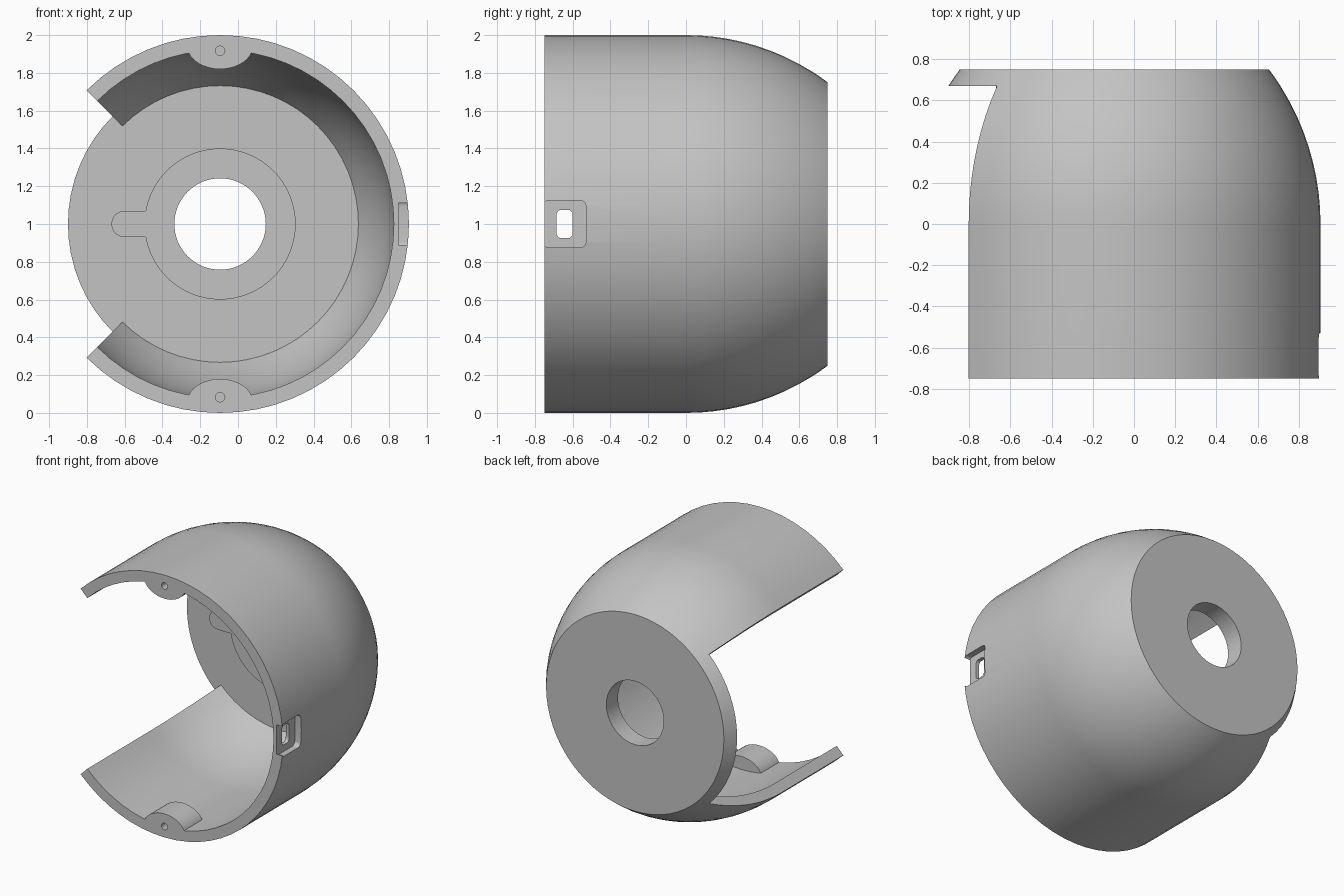
import bpy, bmesh
from math import sin, cos, pi, sqrt

if "Cube" in bpy.data.objects:
    bpy.data.objects.remove(bpy.data.objects["Cube"])

CX, CZ = -0.095, 1.0            # axis of the housing
FRONT, FLOOR, BACK = -0.75, 0.67, 0.75
SEG = 64

grey = bpy.data.materials.new("light_grey")
grey.use_nodes = True
colour = (0.55, 0.55, 0.55, 1)
grey.diffuse_color = colour
grey.node_tree.nodes["Principled BSDF"].inputs["Base Color"].default_value = colour


def finish(name, bm):
    bmesh.ops.recalc_face_normals(bm, faces=bm.faces)
    mesh = bpy.data.meshes.new(name)
    bm.to_mesh(mesh)
    bm.free()
    mesh.materials.append(grey)
    obj = bpy.data.objects.new(name, mesh)
    bpy.context.collection.objects.link(obj)
    return obj


def prism(name, outline, axis, a, b):
    """Extrude an outline along x (outline in y, z) or y (outline in x, z)."""
    bm = bmesh.new()
    place = lambda p, t: (p[0], t, p[1]) if axis == "y" else (t, p[0], p[1])
    lo = [bm.verts.new(place(p, a)) for p in outline]
    hi = [bm.verts.new(place(p, b)) for p in outline]
    bm.faces.new(lo)
    bm.faces.new(hi)
    for i in range(len(lo)):
        j = (i + 1) % len(lo)
        bm.faces.new((lo[i], lo[j], hi[j], hi[i]))
    return finish(name, bm)


def arc(cx, cz, rx, rz, start, end, n):
    return [(cx + rx * cos(start + (end - start) * i / n),
             cz + rz * sin(start + (end - start) * i / n)) for i in range(n + 1)]


def rounded_rect(x0, x1, z0, z1, r):
    corners = [(x1 - r, z1 - r), (x0 + r, z1 - r), (x0 + r, z0 + r), (x1 - r, z0 + r)]
    return [p for k, (x, z) in enumerate(corners)
            for p in arc(x, z, r, r, k * pi / 2, (k + 1) * pi / 2, 5)]


def combine(target, other, operation):
    mod = target.modifiers.new(operation, "BOOLEAN")
    mod.object, mod.operation, mod.solver = other, operation, "EXACT"
    other.hide_render = True
    bpy.context.view_layer.objects.active = target
    bpy.ops.object.modifier_apply(modifier=mod.name)
    bpy.data.objects.remove(other)


# Domed shell profile as (radius, y)
def dome(base, radius, y):
    return (base - radius + sqrt(radius * radius - y * y), y)


outer_r, inner_r = 1.25, 1.29
steps = 9
outer = [(1, FRONT)] + [dome(1, outer_r, FLOOR * i / steps) for i in range(steps + 1)]
inner = [dome(0.92, inner_r, FLOOR * (steps - i) / steps) for i in range(steps + 1)]
inner.append((0.92, FRONT))
back = [dome(1, outer_r, 0.71), (0.75, BACK), (0.242, BACK), (0.242, 0.61),
        (0.4, 0.61), (0.4, FLOOR)]
profile = outer + back + inner
wall_a, wall_b = len(outer) - 1, len(outer) + len(back)   # wall meets the floor here

# Revolve: full ring for the base, three quarters for the wall
bm = bmesh.new()
rings = []
for s in range(SEG):
    a = 2 * pi * s / SEG
    open_side = 3 * SEG // 8 < s < 5 * SEG // 8
    rings.append([None if open_side and not wall_a <= i < wall_b else
                  bm.verts.new((CX + r * cos(a), y, CZ + r * sin(a)))
                  for i, (r, y) in enumerate(profile)])
for s in range(SEG):
    p, q = rings[s], rings[(s + 1) % SEG]
    if 3 * SEG // 8 <= s < 5 * SEG // 8:
        loop = list(range(wall_a, wall_b))
    else:
        loop = list(range(len(profile)))
    for i, j in zip(loop, loop[1:] + loop[:1]):
        bm.faces.new((p[i], p[j], q[j], q[i]))
for s in (3 * SEG // 8, 5 * SEG // 8):
    bm.faces.new(rings[s][:wall_a + 1] + rings[s][wall_b:])
# floor edge beside the opening keeps the wall's inner corner
for s, near in ((3 * SEG // 8, 1), (5 * SEG // 8, -1)):
    ring, nxt = rings[s], rings[s + near]
    bm.faces.new((ring[wall_a], ring[wall_b], ring[wall_b - 1]))
housing = finish("housing_shell", bm)

# Raised key tab beside the central collar
tab = arc(-0.6, CZ, 0.07, 0.07, pi / 2, 3 * pi / 2, 12) + [(-0.46, CZ - 0.07), (-0.46, CZ + 0.07)]
key_tab = prism("key_tab", tab, "y", 0.61, 0.69)

# Screw bosses at top and bottom, each with a pin hole
bosses = []
for side, label in ((1, "top"), (-1, "bottom")):
    outline = [(x, CZ + side * (z - CZ))
               for x, z in arc(CX, 1.945, 0.175, 0.125, pi, 2 * pi, 20)]
    boss = prism(label + "_screw_boss", outline, "y", FRONT, FRONT + 0.22)
    for part in (boss, housing):
        pin = prism("pin_cutter", arc(CX, CZ + side * 0.917, 0.025, 0.025, 0, 2 * pi * 15 / 16, 15),
                    "y", FRONT - 0.1, FRONT + 0.14)
        combine(part, pin, "DIFFERENCE")
    bosses.append(boss)

# Side port: shallow rounded pocket and a window through its floor
pocket = prism("pocket_cutter", rounded_rect(-0.755, -0.53, 0.875, 1.125, 0.03), "x", 0.85, 1.1)
combine(housing, pocket, "DIFFERENCE")
window = prism("window_cutter", rounded_rect(-0.685, -0.6, 0.925, 1.075, 0.025), "x", 0.6, 1.1)
combine(housing, window, "DIFFERENCE")

# Smooth curved faces, keep hard edges
for obj in [housing, key_tab] + bosses:
    bpy.ops.object.select_all(action="DESELECT")
    obj.select_set(True)
    bpy.context.view_layer.objects.active = obj
    bpy.ops.object.shade_smooth_by_angle(angle=pi / 6)
